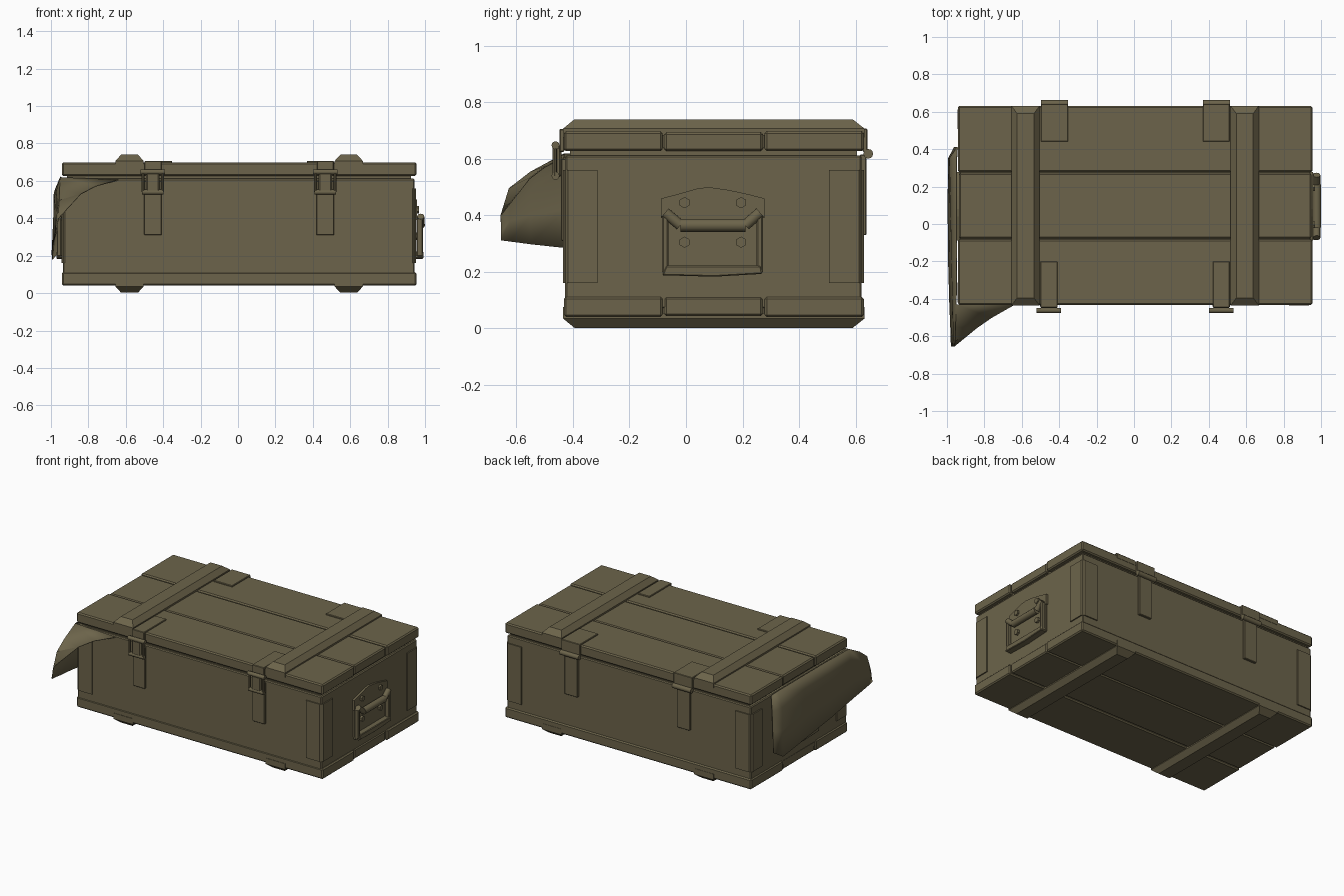
import bpy, bmesh, math
from mathutils import Vector, Matrix

if "Cube" in bpy.data.objects:
    bpy.data.objects.remove(bpy.data.objects["Cube"])

olive = bpy.data.materials.new("olive_drab")
olive.diffuse_color = (0.150, 0.127, 0.069, 1)
olive.use_nodes = True
olive.node_tree.nodes["Principled BSDF"].inputs["Base Color"].default_value = olive.diffuse_color


def finish(name, bm, bevel=0.0, smooth=False):
    bmesh.ops.recalc_face_normals(bm, faces=bm.faces)
    me = bpy.data.meshes.new(name)
    bm.to_mesh(me)
    bm.free()
    me.materials.append(olive)
    ob = bpy.data.objects.new(name, me)
    bpy.context.collection.objects.link(ob)
    if bevel:
        m = ob.modifiers.new("bevel", 'BEVEL')
        m.width, m.segments = bevel, 1
    if smooth:
        bpy.ops.object.select_all(action='DESELECT')
        ob.select_set(True)
        bpy.context.view_layer.objects.active = ob
        bpy.ops.object.shade_smooth_by_angle(angle=math.radians(35))
    return ob


def box(name, x0, x1, y0, y1, z0, z1, bevel=0.0):
    bm = bmesh.new()
    c = Vector(((x0 + x1) / 2, (y0 + y1) / 2, (z0 + z1) / 2))
    mat = Matrix.Translation(c) @ Matrix.Diagonal((x1 - x0, y1 - y0, z1 - z0, 1))
    bmesh.ops.create_cube(bm, size=1, matrix=mat)
    return finish(name, bm, bevel)


def prism(name, pts, offset, bevel=0.0):
    """Extrude a closed 3D outline along an offset vector."""
    bm = bmesh.new()
    f = bm.faces.new([bm.verts.new(p) for p in pts])
    ext = bmesh.ops.extrude_face_region(bm, geom=[f])
    vs = [v for v in ext["geom"] if isinstance(v, bmesh.types.BMVert)]
    bmesh.ops.translate(bm, vec=offset, verts=vs)
    return finish(name, bm, bevel)


def rod(name, a, b, r, sides=12):
    a, b = Vector(a), Vector(b)
    bm = bmesh.new()
    rot = (b - a).to_track_quat('Z', 'Y').to_matrix().to_4x4()
    bmesh.ops.create_cone(bm, cap_ends=True, segments=sides, radius1=r, radius2=r,
                          depth=(b - a).length, matrix=Matrix.Translation((a + b) / 2) @ rot)
    return finish(name, bm, smooth=sides > 8)


# Crate body and the darker seam under the lid
box("body", -0.935, 0.943, -0.428, 0.622, 0.07, 0.612, 0.006)
box("lid_seam", -0.915, 0.925, -0.41, 0.605, 0.60, 0.65)

# Lid and base, three boards each
for i, (y0, y1) in enumerate([(-0.432, -0.083), (-0.077, 0.272), (0.278, 0.630)]):
    dx = 0.006 if i == 1 else 0.0
    box("lid_board", -0.942 + dx, 0.955 - dx, y0, y1, 0.627, 0.698 - dx / 2, 0.008)
    box("base_board", -0.942 + dx, 0.955 - dx, y0, y1, 0.04 + dx / 2, 0.112, 0.008)
box("lid_core", -0.93, 0.94, -0.42, 0.62, 0.64, 0.685)
box("base_core", -0.93, 0.94, -0.42, 0.62, 0.052, 0.10)


# Cross battens with chamfered ends and edges
def batten(name, xc, zin, zout):
    s = 1 if zout > zin else -1
    rings = [(0.075, -0.435, 0.632, zin), (0.075, -0.435, 0.632, zout - s * 0.033),
             (0.045, -0.395, 0.590, zout)]
    bm = bmesh.new()
    loops = [[bm.verts.new(p) for p in ((xc - w, a, z), (xc + w, a, z), (xc + w, b, z), (xc - w, b, z))]
             for w, a, b, z in rings]
    bm.faces.new(loops[0])
    bm.faces.new(loops[-1])
    for lo, hi in zip(loops, loops[1:]):
        for k in range(4):
            bm.faces.new((lo[k], lo[(k + 1) % 4], hi[(k + 1) % 4], hi[k]))
    finish(name, bm)


for xc in (-0.58, 0.592):
    batten("top_batten", xc, 0.675, 0.74)
    batten("bottom_batten", xc, 0.075, 0.002)

# Corner guards wrapping the vertical edges
for sx, ex in ((-1, -0.935), (1, 0.943)):
    for sy, ey in ((-1, -0.428), (1, 0.622)):
        t, n = 0.008, 0.115
        outline = [(ex - sx * n, ey), (ex - sx * n, ey + sy * t), (ex - sx * 0.01, ey + sy * t),
                   (ex + sx * t, ey - sy * 0.01), (ex + sx * t, ey - sy * n), (ex, ey - sy * n), (ex, ey)]
        prism("corner_guard", [(x, y, 0.16) for x, y in outline], (0, 0, 0.40))

# Front latches
for xc in (-0.455, 0.467):
    box("latch_strap", xc - 0.047, xc + 0.047, -0.442, -0.42, 0.31, 0.60, 0.003)
    box("latch_top_plate", xc - 0.045, xc + 0.045, -0.44, -0.20, 0.69, 0.706, 0.003)
    box("latch_lid_tab", xc - 0.045, xc + 0.045, -0.448, -0.43, 0.625, 0.706, 0.003)
    box("latch_lever", xc - 0.036, xc + 0.036, -0.472, -0.44, 0.535, 0.645, 0.008)
    rod("latch_hook_pin", (xc - 0.065, -0.462, 0.648), (xc + 0.065, -0.462, 0.648), 0.014)
    rod("latch_pivot_pin", (xc - 0.058, -0.462, 0.54), (xc + 0.058, -0.462, 0.54), 0.014)
    for s in (-1, 1):
        rod("latch_side_wire", (xc + s * 0.052, -0.465, 0.54), (xc + s * 0.052, -0.465, 0.648), 0.008, 8)

# Rear hinges
for xc in (-0.425, 0.44):
    box("hinge_top_plate", xc - 0.072, xc + 0.072, 0.44, 0.64, 0.69, 0.707, 0.003)
    box("hinge_lid_tab", xc - 0.072, xc + 0.072, 0.625, 0.642, 0.625, 0.707, 0.003)
    box("hinge_strap", xc - 0.05, xc + 0.05, 0.615, 0.638, 0.33, 0.615, 0.003)
    rod("hinge_barrel", (xc - 0.072, 0.645, 0.618), (xc + 0.072, 0.645, 0.618), 0.017)


# End handles: mounting plate, bolts, hanging bail and grip
def handle(ex, s, reach):
    px = lambda d: ex + s * d * reach
    top = [(-0.088, 0.39), (-0.088, 0.46), (-0.03, 0.475), (0.04, 0.495), (0.08, 0.50),
           (0.15, 0.49), (0.22, 0.475), (0.278, 0.46), (0.278, 0.39)]
    prism("handle_mount", [(ex, y, z) for y, z in top], (s * 0.014 * reach, 0, 0))
    box("handle_back_plate", min(ex, px(0.01)), max(ex, px(0.01)), -0.08, 0.27, 0.20, 0.40)
    for y in (-0.005, 0.195):
        for z in (0.445, 0.305):
            rod("handle_bolt", (ex, y, z), (px(0.026), y, z), 0.02, 6)
    bottom = [(-0.085, 0.188), (0.10, 0.183), (0.27, 0.193), (0.265, 0.222), (-0.07, 0.222)]
    prism("handle_bottom_bar", [(ex, y, z) for y, z in bottom], (s * 0.048 * reach, 0, 0), 0.004)
    for y0, y1 in ((-0.085, -0.062), (0.25, 0.272)):
        lo, hi = sorted((px(0.012), px(0.045)))
        box("handle_side_bar", lo, hi, y0, y1, 0.195, 0.40, 0.005)
    g = px(0.034)
    rod("handle_grip", (g, -0.02, 0.365), (g, 0.21, 0.365), 0.023)
    for ya, yb in ((-0.074, -0.02), (0.262, 0.21)):
        rod("handle_grip_arm", (g, ya, 0.41), (g, yb, 0.365), 0.019)


handle(0.943, 1, 1.0)
handle(-0.935, -1, 0.75)

# Loose canvas flap draped over the left end, folding out past the front corner
cols = [  # y, then (x, z) from the top edge down to the hem
    (0.41, (-0.944, 0.615), (-0.95, 0.50), (-0.955, 0.36), (-0.96, 0.22)),
    (0.35, (-0.948, 0.622), (-0.985, 0.52), (-0.985, 0.36), (-0.992, 0.18)),
    (0.10, (-0.948, 0.622), (-0.978, 0.55), (-0.985, 0.40), (-0.994, 0.215)),
    (-0.18, (-0.948, 0.622), (-0.975, 0.55), (-0.985, 0.41), (-0.992, 0.25)),
    (-0.43, (-0.950, 0.618), (-0.968, 0.55), (-0.975, 0.42), (-0.985, 0.285)),
    (-0.55, (-0.952, 0.553), (-0.965, 0.49), (-0.972, 0.40), (-0.980, 0.298)),
    (-0.625, (-0.955, 0.495), (-0.965, 0.44), (-0.970, 0.38), (-0.978, 0.308)),
    (-0.655, (-0.960, 0.40), (-0.966, 0.37), (-0.970, 0.34), (-0.975, 0.312)),
]
bm = bmesh.new()
grid = [[bm.verts.new((x, c[0], z)) for x, z in c[1:]] for c in cols]
for a, b in zip(grid, grid[1:]):
    for k in range(3):
        bm.faces.new((a[k], a[k + 1], b[k + 1], b[k]))
# Front web of the flap running back to the lid seam
root = [bm.verts.new(p) for p in ((-0.64, -0.432, 0.605), (-0.76, -0.50, 0.572), (-0.84, -0.555, 0.53))]
edge = [grid[4][0], grid[5][0], grid[6][0]]
bm.faces.new((root[0], root[1], edge[0]))
bm.faces.new((root[1], root[2], edge[1], edge[0]))
bm.faces.new((root[2], edge[2], edge[1]))
bm.faces.new((root[2], grid[7][0], edge[2]))
flap = finish("canvas_flap", bm, smooth=True)
sol = flap.modifiers.new("thickness", 'SOLIDIFY')
sol.thickness, sol.offset = 0.005, 0
